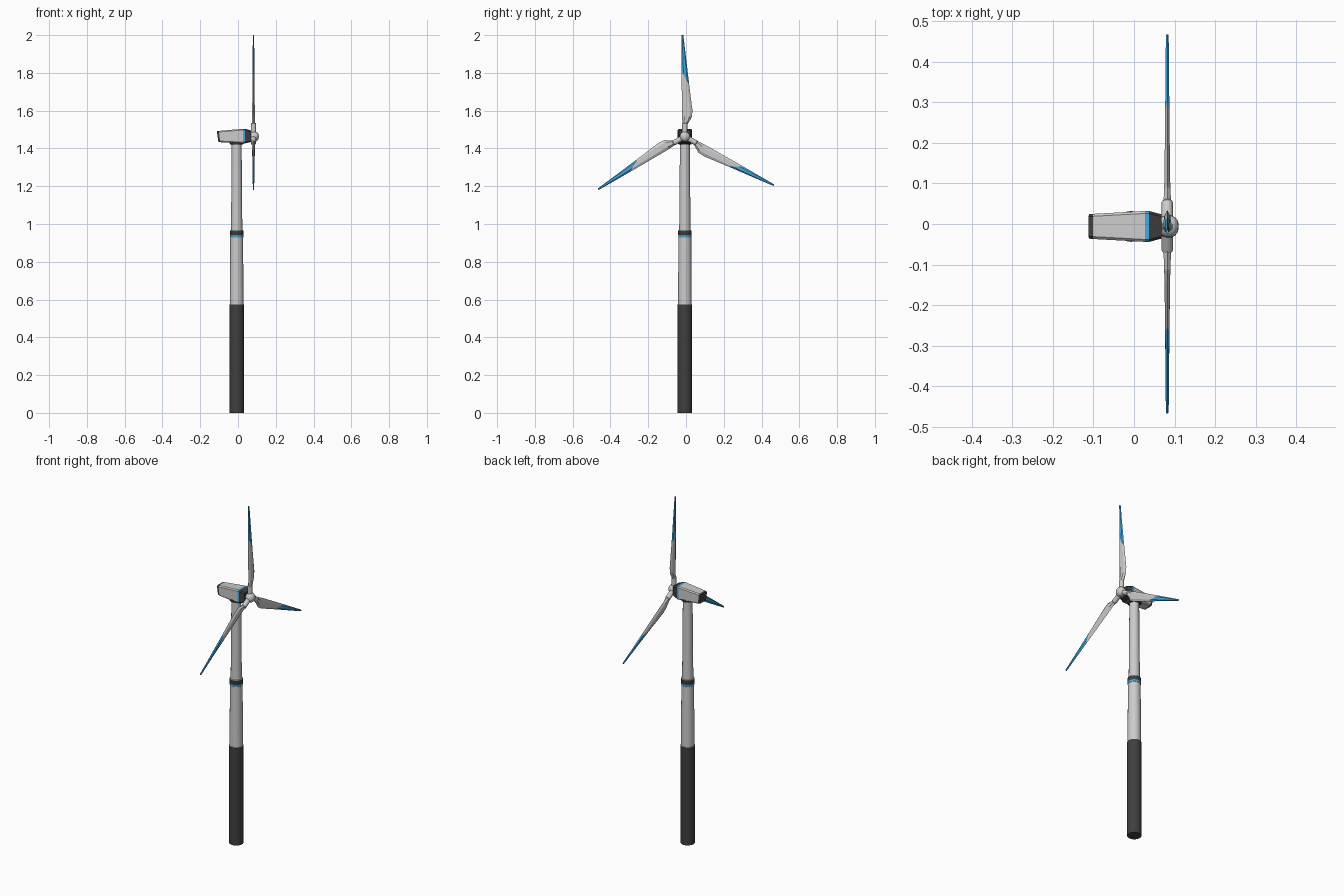
import bpy, bmesh, math
from mathutils import Matrix, Vector

if "Cube" in bpy.data.objects:
    bpy.data.objects.remove(bpy.data.objects["Cube"])

def mat(name, col):
    m = bpy.data.materials.new(name)
    m.diffuse_color = (*col, 1)
    m.use_nodes = True
    m.node_tree.nodes["Principled BSDF"].inputs["Base Color"].default_value = m.diffuse_color
    return m

GREY = mat("light_grey", (0.6, 0.6, 0.6))
DARK = mat("dark_grey", (0.05, 0.05, 0.05))
BLUE = mat("blue", (0.06, 0.4, 0.75))
MATS = [GREY, DARK, BLUE]

CX, CY = -0.007, -0.006           # tower axis
HUB = Vector((0.082, CY, 1.463))  # rotor centre

def loft(name, rings, cols, smooth=False):
    """Skin a list of equal-length point rings; cols = material index per span."""
    bm = bmesh.new()
    loops = [[bm.verts.new(p) for p in r] for r in rings]
    n = len(loops[0])
    for a, b, c in zip(loops, loops[1:], cols):
        for i in range(n):
            j = (i + 1) % n
            bm.faces.new((a[i], a[j], b[j], b[i])).material_index = c
    bm.faces.new(loops[0][::-1]).material_index = cols[0]
    bm.faces.new(loops[-1]).material_index = cols[-1]
    bmesh.ops.recalc_face_normals(bm, faces=bm.faces)
    me = bpy.data.meshes.new(name)
    bm.to_mesh(me)
    bm.free()
    for m in MATS:
        me.materials.append(m)
    ob = bpy.data.objects.new(name, me)
    bpy.context.collection.objects.link(ob)
    if smooth:
        bpy.ops.object.select_all(action='DESELECT')
        ob.select_set(True)
        bpy.context.view_layer.objects.active = ob
        bpy.ops.object.shade_smooth_by_angle(angle=math.radians(35))
    return ob

def turned(name, profile, cols, origin, axis='Z', sides=24):
    """Round part from (radius, distance along axis) pairs."""
    rings = []
    for r, d in profile:
        ring = []
        for i in range(sides):
            t = 2 * math.pi * i / sides
            c, s = r * math.cos(t), r * math.sin(t)
            v = Vector((c, s, d)) if axis == 'Z' else Vector((d, c, s))
            ring.append(v + Vector(origin))
        rings.append(ring)
    return loft(name, rings, cols, True)

# Tower: dark foundation, lower shaft, collar and slim upper shaft
turned("tower", [(.038, 0), (.038, .573), (.036, .574), (.034, .928), (.035, .929),
                 (.035, .941), (.0355, .942), (.0355, .965), (.030, .966), (.026, 1.44)],
       [1, 0, 0, 0, 2, 1, 1, 0, 0], (CX, CY, 0))
turned("yaw_ring", [(.034, 1.422), (.038, 1.428), (.038, 1.438)], [1, 1], (CX, CY, 0))

# Nacelle: chamfered box sections along x (x_top, x_bottom, half width, z low, z high)
def box_section(xt, xb, w, lo, hi, c=.006):
    pts = [(-w + c, lo), (w - c, lo), (w, lo + c), (w, hi - c),
           (w - c, hi), (-w + c, hi), (-w, hi - c), (-w, lo + c)]
    return [(xb + (xt - xb) * (z - lo) / (hi - lo), CY + y, z) for y, z in pts]

loft("nacelle", [box_section(*s) for s in [
    (-.112, -.104, .030, 1.435, 1.491), (-.101, -.094, .031, 1.433, 1.493),
    (.027, .027, .038, 1.427, 1.504), (.037, .037, .038, 1.427, 1.504),
    (.068, .068, .030, 1.434, 1.495)]], [1, 0, 2, 1])

# Hub with rounded nose
turned("hub", [(.018, -.017), (.024, -.012), (.027, -.002), (.027, .010), (.023, .019),
               (.014, .026), (.005, .028)], [0] * 6, HUB, 'X', 20)

# Blades: hexagonal sections (r at lead, r at trail, lead, trail, half thickness)
sections = [(.062, .062, -.012, .013, .011), (.105, .105, -.015, .038, .009),
            (.140, .140, -.016, .040, .008), (.345, .275, -.017, .023, .006),
            (.537, .537, -.017, -.008, .004)]

def blade_ring(rl, rt, lead, trail, th):
    ring = []
    for i in range(6):
        t = math.pi * i / 3
        f = .5 + .5 * math.cos(t)
        ring.append((th * math.sin(t), lead + (trail - lead) * f, rl + (rt - rl) * f))
    return ring

for k in range(3):
    place = Matrix.Translation(HUB) @ Matrix.Rotation(k * 2 * math.pi / 3, 4, 'X')
    blade = loft(f"blade_{k + 1}", [blade_ring(*s) for s in sections], [0, 0, 0, 2])
    root = turned(f"blade_root_{k + 1}", [(.014, .015), (.014, .068), (.011, .072)],
                  [0, 0], (0, 0, 0), 'Z', 12)
    blade.matrix_world = place
    root.matrix_world = place
